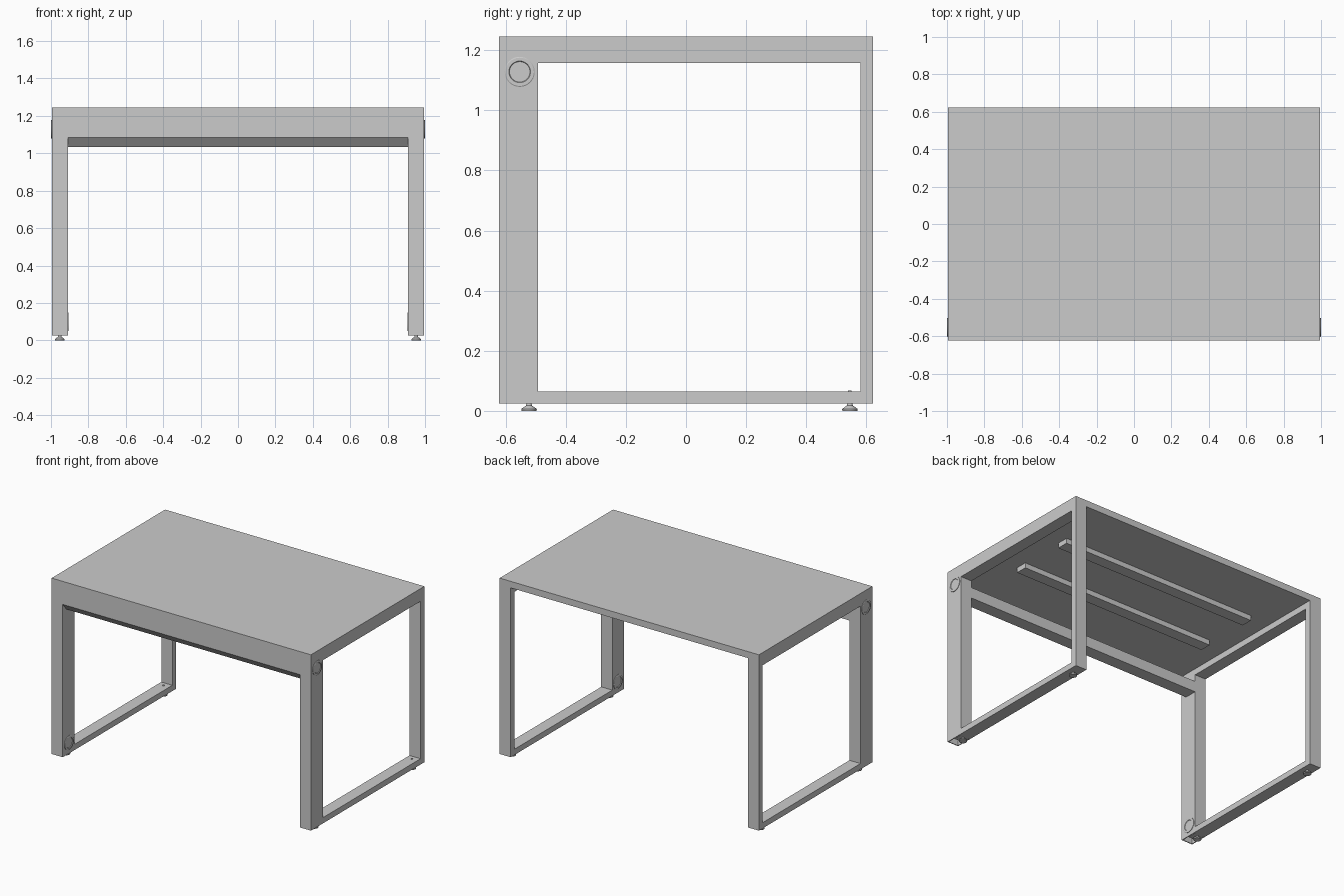
import bpy, bmesh
from mathutils import Matrix

if "Cube" in bpy.data.objects:
    bpy.data.objects.remove(bpy.data.objects["Cube"])

W, D, H = 0.995, 0.622, 1.245      # half width, half depth, height
IN = 0.91                          # inner face of the side frames
UNDER = 1.2                        # underside of the table top
FRONT_IN = -0.492                  # back face of the front legs


def finish(name, bm):
    bmesh.ops.recalc_face_normals(bm, faces=bm.faces)
    mesh = bpy.data.meshes.new(name)
    bm.to_mesh(mesh)
    bm.free()
    ob = bpy.data.objects.new(name, mesh)
    bpy.context.collection.objects.link(ob)
    return ob


def box(name, x, y, z, open_bottom=False):
    bm = bmesh.new()
    size = Matrix.Diagonal((abs(x[1] - x[0]), y[1] - y[0], z[1] - z[0], 1))
    mid = Matrix.Translation((sum(x) / 2, sum(y) / 2, sum(z) / 2))
    bmesh.ops.create_cube(bm, size=1, matrix=mid @ size)
    if open_bottom:
        low = [f for f in bm.faces if f.calc_center_median().z < z[0] + 1e-4]
        bmesh.ops.delete(bm, geom=low, context='FACES_ONLY')
    return finish(name, bm)


def extrude_x(name, profile, x0, x1):
    bm = bmesh.new()
    face = bm.faces.new([bm.verts.new((x0, y, z)) for y, z in profile])
    new = bmesh.ops.extrude_face_region(bm, geom=[face])['geom']
    bmesh.ops.translate(bm, vec=(x1 - x0, 0, 0),
                        verts=[v for v in new if isinstance(v, bmesh.types.BMVert)])
    return finish(name, bm)


def lathe(name, profile, origin, along_x=0, segments=32):
    """Spin a (radius, height) profile round z, or round x when along_x is +-1."""
    bm = bmesh.new()
    verts = [bm.verts.new((r, 0, h)) for r, h in profile]
    edges = [bm.edges.new(p) for p in zip(verts, verts[1:])]
    bmesh.ops.spin(bm, geom=verts + edges, axis=(0, 0, 1), cent=(0, 0, 0),
                   angle=6.283185307, steps=segments)
    bmesh.ops.remove_doubles(bm, verts=bm.verts, dist=1e-5)
    turn = Matrix.Rotation(1.570796327 * along_x, 4, 'Y')
    bmesh.ops.transform(bm, matrix=Matrix.Translation(origin) @ turn, verts=bm.verts)
    ob = finish(name, bm)
    bpy.context.view_layer.objects.active = ob
    ob.select_set(True)
    bpy.ops.object.shade_smooth_by_angle()
    ob.select_set(False)


# Table top
box("table_top", (-W, W), (-D, D), (UNDER, H))

# Front apron folded into an open cable tray
tray = [(-D, UNDER), (-D, 1.085), (-0.58, 1.035), (FRONT_IN, 1.035), (FRONT_IN, 1.11),
        (-0.500, 1.11), (-0.500, 1.043), (-0.576, 1.043), (-0.612, 1.089), (-0.612, UNDER)]
extrude_x("front_apron_tray", tray, -IN, IN)

# Stiffening rails under the top
for n, y in (("front", -0.2), ("back", 0.2)):
    box(f"{n}_stiffener", (-0.75, 0.75), (y - 0.04, y + 0.04), (1.165, UNDER))

foot = [(0, 0), (0.025, 0), (0.026, 0.007), (0.010, 0.018), (0.008, 0.026), (0, 0.026)]
bolt = [(0.006, 0), (0.006, 0.004), (0, 0.004)]
cap = [(0.05, -0.004), (0.05, 0.003), (0.047, 0.005), (0.036, 0.005),
       (0.034, 0.002), (0, 0.002)]

# Side frames with their feet and cable caps
for side, s in (("left", -1), ("right", 1)):
    x = (s * IN, s * W)
    leg = box(f"{side}_front_leg", x, (-D, FRONT_IN), (0.025, UNDER), open_bottom=True)
    wall = leg.modifiers.new("wall", 'SOLIDIFY')
    wall.thickness, wall.offset = 0.008, -1
    box(f"{side}_back_leg", x, (0.58, D), (0.065, UNDER))
    box(f"{side}_upper_rail", x, (FRONT_IN, D), (1.157, UNDER))
    box(f"{side}_floor_rail", x, (FRONT_IN, D), (0.025, 0.065))
    box(f"{side}_foot_plate", (s * (IN + 0.008), s * (W - 0.008)),
        (-0.565, FRONT_IN), (0.025, 0.065))
    for n, y in (("front", -0.522), ("back", 0.545)):
        lathe(f"{side}_{n}_foot", foot, (s * 0.953, y, 0))
    lathe(f"{side}_back_foot_bolt", bolt, (s * 0.953, 0.545, 0.065))
    lathe(f"{side}_upper_cable_cap", cap, (s * W, -0.553, 1.128), along_x=s)
    lathe(f"{side}_lower_cable_cap", cap, (s * IN, -0.553, 0.1), along_x=-s)
